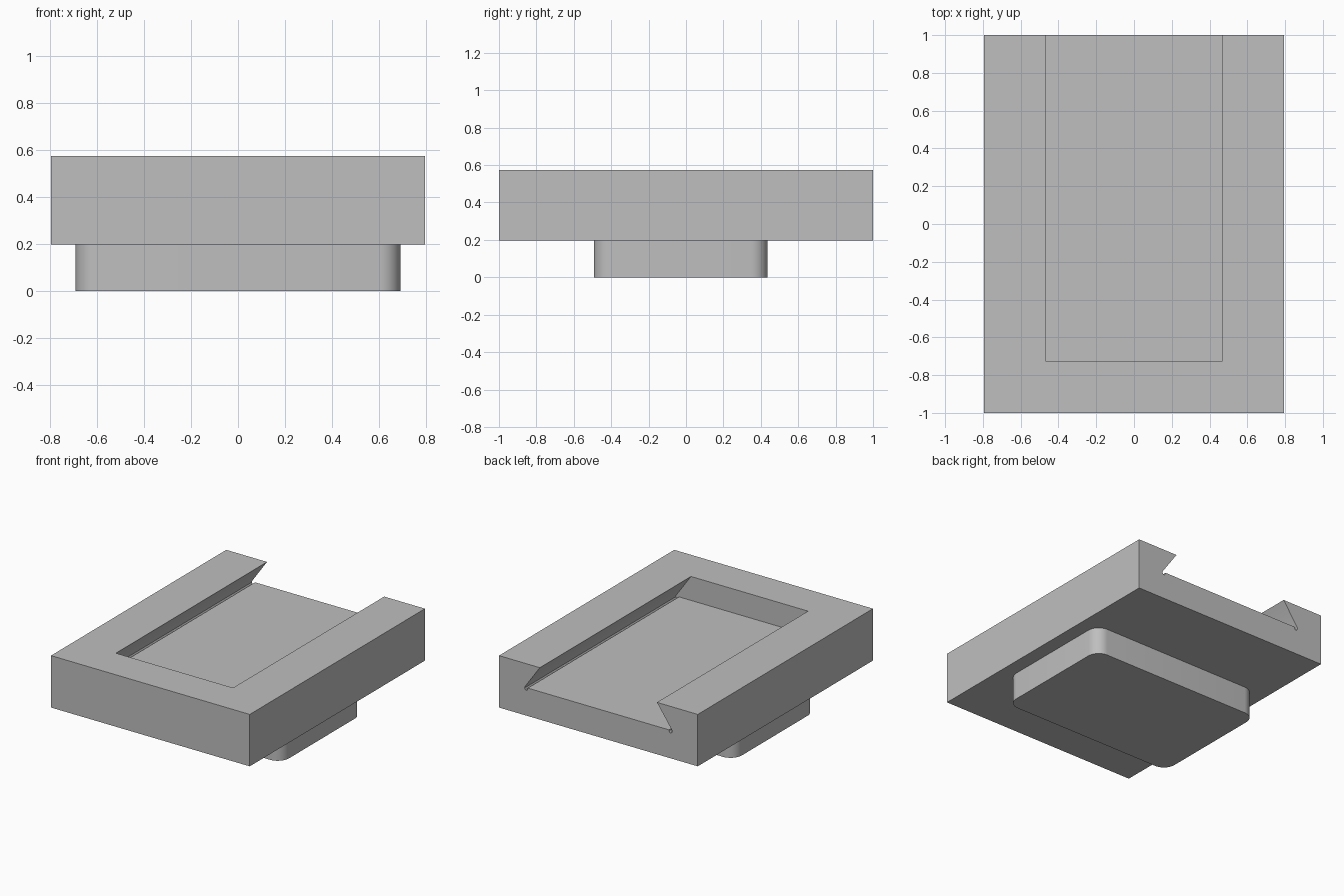
import bpy
import bmesh
from math import radians

default = bpy.data.objects.get("Cube")
if default:
    bpy.data.objects.remove(default, do_unlink=True)

grey = bpy.data.materials.new("plain_grey")
grey.use_nodes = True
colour = (0.52, 0.52, 0.52, 1)
grey.diffuse_color = colour
grey.node_tree.nodes["Principled BSDF"].inputs["Base Color"].default_value = colour


def make_object(name, bm):
    bmesh.ops.recalc_face_normals(bm, faces=bm.faces)
    mesh = bpy.data.meshes.new(name)
    bm.to_mesh(mesh)
    bm.free()
    mesh.materials.append(grey)
    obj = bpy.data.objects.new(name, mesh)
    bpy.context.collection.objects.link(obj)
    return obj


def box(x, y, z):
    """Box mesh from (min, max) pairs."""
    bm = bmesh.new()
    bmesh.ops.create_cube(bm, size=1)
    for v in bm.verts:
        v.co = [lo + (c + 0.5) * (hi - lo) for c, (lo, hi) in zip(v.co, (x, y, z))]
    return bm


def extrude_profile(points, y_start, y_end):
    """Extrude an x-z outline along y."""
    bm = bmesh.new()
    face = bm.faces.new([bm.verts.new((x, y_start, z)) for x, z in points])
    side = bmesh.ops.extrude_face_region(bm, geom=[face])["geom"]
    verts = [g for g in side if isinstance(g, bmesh.types.BMVert)]
    bmesh.ops.translate(bm, verts=verts, vec=(0, y_end - y_start, 0))
    return bm


# Main block
body = make_object("block", box((-0.794, 0.794), (-1, 1), (0.198, 0.573)))

# Dovetail slot with small relief grooves, open at the back
half = [(0.468, 0.573), (0.586, 0.406), (0.590, 0.394), (0.584, 0.382),
        (0.573, 0.380), (0.566, 0.388), (0.564, 0.400)]
top = [(0.468, 0.65)]
right = top + half
outline = right + [(-x, z) for x, z in reversed(right)]
cutter = make_object("slot_cutter", extrude_profile(outline, -0.725, 1.1))
cutter.hide_render = True

cut = body.modifiers.new("dovetail_slot", "BOOLEAN")
cut.operation = "DIFFERENCE"
cut.solver = "EXACT"
cut.object = cutter
bpy.context.view_layer.objects.active = body
bpy.ops.object.modifier_apply(modifier=cut.name)
bpy.data.objects.remove(cutter, do_unlink=True)

# Lower boss with rounded vertical corners
bm = box((-0.69, 0.69), (-0.493, 0.437), (0, 0.198))
upright = [e for e in bm.edges if abs(e.verts[0].co.z - e.verts[1].co.z) > 0.1]
bmesh.ops.bevel(bm, geom=upright, offset=0.09, segments=10, profile=0.5, affect="EDGES")
boss = make_object("boss", bm)

bpy.ops.object.select_all(action="DESELECT")
for obj in (body, boss):
    obj.select_set(True)
bpy.context.view_layer.objects.active = boss
bpy.ops.object.shade_smooth_by_angle(angle=radians(30))
